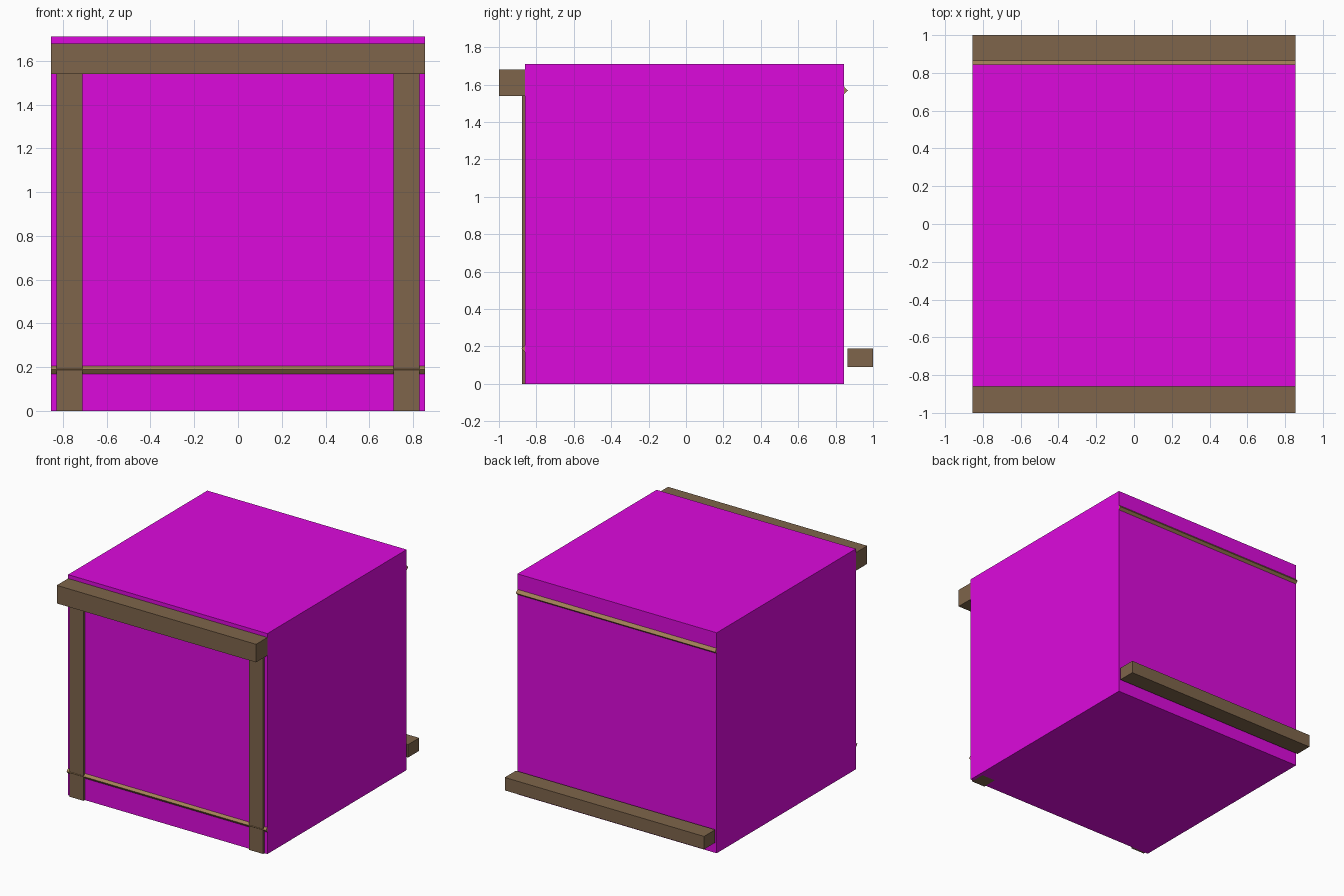
import bpy
import math

if "Cube" in bpy.data.objects:
    bpy.data.objects.remove(bpy.data.objects["Cube"])


def material(name, color):
    m = bpy.data.materials.new(name)
    m.diffuse_color = (*color, 1)
    m.use_nodes = True
    m.node_tree.nodes["Principled BSDF"].inputs["Base Color"].default_value = m.diffuse_color
    return m


def box(name, lo, hi, mat):
    bpy.ops.mesh.primitive_cube_add(size=1, location=[(a + b) / 2 for a, b in zip(lo, hi)])
    ob = bpy.context.object
    ob.name = name
    ob.scale = [b - a for a, b in zip(lo, hi)]
    bpy.ops.object.transform_apply(location=False, rotation=False, scale=True)
    ob.data.materials.append(mat)
    return ob


magenta = material("magenta", (0.72, 0.003, 0.72))
wood = material("wood", (0.21, 0.13, 0.07))
light_wood = material("light_wood", (0.37, 0.22, 0.095))

W = 0.855

# Main block
box("block", (-W, -0.861, 0), (W, 0.845, 1.71), magenta)

# Top front beam and low back beam
box("front_beam", (-W, -1.0, 1.54), (W, -0.861, 1.68), wood)
box("back_beam", (-W, 0.863, 0.09), (W, 1.0, 0.19), wood)

# Front legs, mostly sunk into the block
for side, label in ((-1, "left"), (1, "right")):
    x = side * 0.77
    box(f"front_leg_{label}", (x - 0.06, -0.877, 0), (x + 0.06, -0.757, 1.54), wood)

# Slanted board through the block: its top-front and bottom-back edges poke out
thick = 0.11
front_tip, back_tip = (-0.88, 0.19), (0.865, 1.567)
dy, dz = back_tip[0] - front_tip[0], back_tip[1] - front_tip[1]
diagonal = math.hypot(dy, dz)
length = math.sqrt(diagonal ** 2 - thick ** 2)
angle = math.atan2(dz, dy) + math.asin(thick / diagonal)
board = box("slanted_board", (-W + 0.0003, -length / 2, -thick / 2),
            (W - 0.0003, length / 2, thick / 2), light_wood)
board.location = (0, (front_tip[0] + back_tip[0]) / 2, (front_tip[1] + back_tip[1]) / 2)
board.rotation_euler = (angle, 0, 0)
